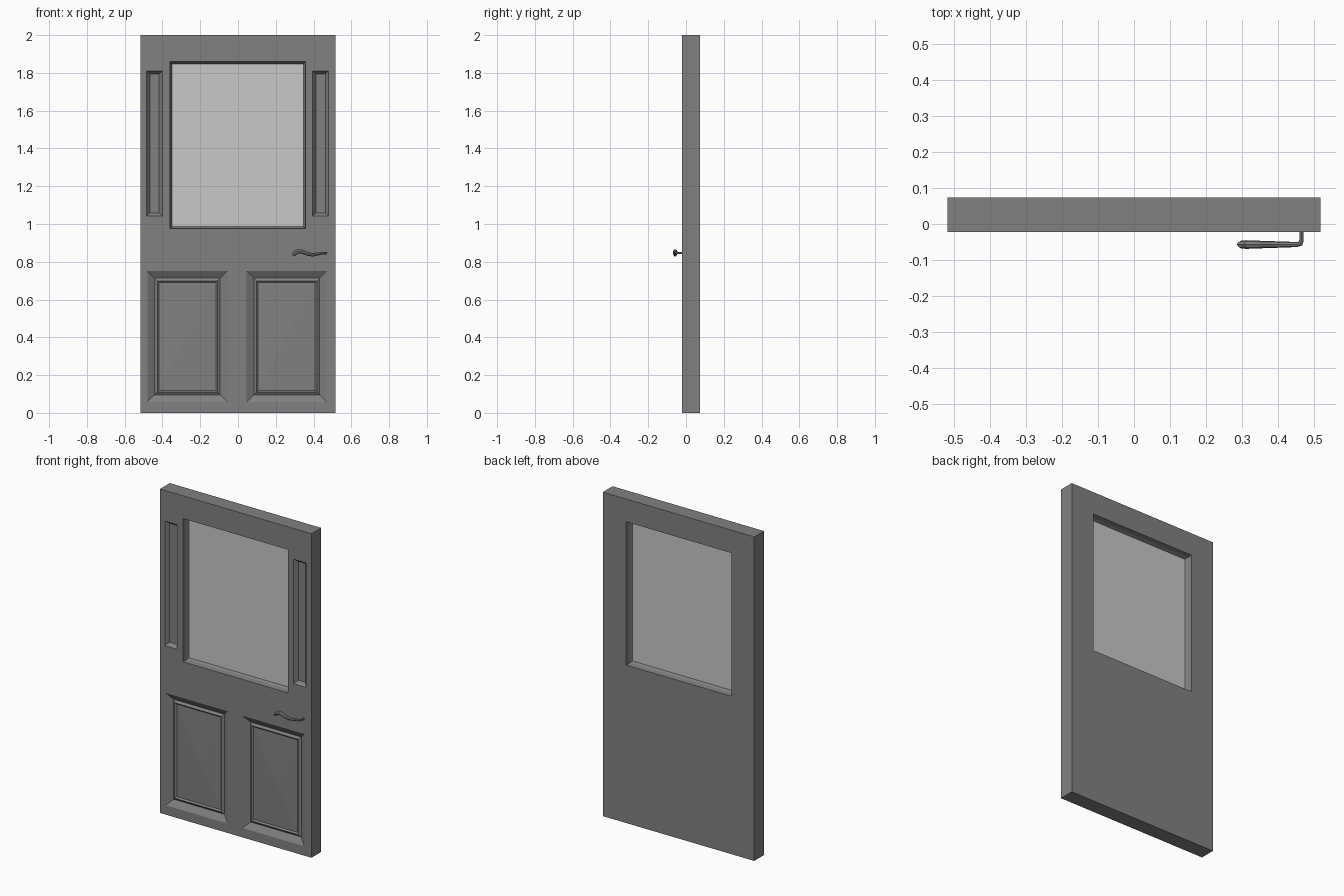
import bpy, bmesh
from mathutils import Vector

cube = bpy.data.objects.get("Cube")
if cube:
    bpy.data.objects.remove(cube, do_unlink=True)


def material(name, grey):
    m = bpy.data.materials.new(name)
    m.use_nodes = True
    col = (grey, grey, grey, 1)
    m.diffuse_color = col
    m.node_tree.nodes["Principled BSDF"].inputs["Base Color"].default_value = col
    return m


paint = material("grey paint", 0.22)
pane = material("pale glass", 0.58)

# Overall sizes; rectangles are (left, right, bottom, top)
HALF, HEIGHT, FRONT, BACK, GLASS_Y = 0.517, 2.0, -0.022, 0.073, 0.025
window = (-0.361, 0.357, 0.975, 1.859)
side_panels = [(-0.484, -0.40, 1.042, 1.81), (0.395, 0.479, 1.042, 1.81)]
low_panels = [(-0.479, -0.056, 0.058, 0.751), (0.046, 0.469, 0.058, 0.751)]
TOWARD_FRONT, TOWARD_BACK = Vector((0, -1, 0)), Vector((0, 1, 0))


def add_face(bm, points, facing):
    f = bm.faces.new([bm.verts.new(p) for p in points])
    f.normal_update()
    if f.normal.dot(facing) < 0:
        f.normal_flip()


def corners(rect, inset, y):
    l, r, b, t = rect
    return [Vector(p) for p in ((l + inset, y, b + inset), (r - inset, y, b + inset),
                                (r - inset, y, t - inset), (l + inset, y, t - inset))]


def moulding(bm, rect, profile, facing):
    """Nested frames following a profile of (inset, y) steps."""
    for (i0, y0), (i1, y1) in zip(profile, profile[1:]):
        a, b = corners(rect, i0, y0), corners(rect, i1, y1)
        for k in range(4):
            n = (k + 1) % 4
            add_face(bm, (a[k], a[n], b[n], b[k]), facing)


def sheet(bm, y, holes, facing):
    """Flat door face with rectangular openings."""
    xs = sorted({-HALF, HALF, *(v for h in holes for v in h[:2])})
    zs = sorted({0.0, HEIGHT, *(v for h in holes for v in h[2:])})
    for x0, x1 in zip(xs, xs[1:]):
        for z0, z1 in zip(zs, zs[1:]):
            cx, cz = (x0 + x1) / 2, (z0 + z1) / 2
            if not any(l < cx < r and b < cz < t for l, r, b, t in holes):
                add_face(bm, corners((x0, x1, z0, z1), 0, y), facing)


def finish(bm, name, mat):
    bmesh.ops.remove_doubles(bm, verts=bm.verts, dist=0.0001)
    me = bpy.data.meshes.new(name)
    bm.to_mesh(me)
    bm.free()
    me.materials.append(mat)
    ob = bpy.data.objects.new(name, me)
    bpy.context.collection.objects.link(ob)
    return ob


# Door slab: pierced front and back plus the four edges
bm = bmesh.new()
sheet(bm, FRONT, [window, *side_panels, *low_panels], TOWARD_FRONT)
sheet(bm, BACK, [window], TOWARD_BACK)
rim = (-HALF, HALF, 0, HEIGHT)
front, back = corners(rim, 0, FRONT), corners(rim, 0, BACK)
middle = Vector((0, GLASS_Y, HEIGHT / 2))
for k in range(4):
    n = (k + 1) % 4
    quad = (front[k], front[n], back[n], back[k])
    add_face(bm, quad, sum(quad, Vector()) / 4 - middle)

# Window reveals on both sides
moulding(bm, window, [(0, FRONT), (0.003, 0.008), (0.012, GLASS_Y)], TOWARD_FRONT)
moulding(bm, window, [(0, BACK), (0.003, 0.044), (0.012, GLASS_Y)], TOWARD_BACK)

# Narrow sunk panels beside the window
for rect in side_panels:
    moulding(bm, rect, [(0, FRONT), (0.017, 0.0)], TOWARD_FRONT)
    add_face(bm, corners(rect, 0.017, 0.0), TOWARD_FRONT)

# Lower panels: sunk bevel, raised bead and a shallow pyramid field
for rect in low_panels:
    moulding(bm, rect, [(0, FRONT), (0.038, 0.002), (0.052, -0.008), (0.061, 0.0)],
             TOWARD_FRONT)
    field = corners(rect, 0.061, 0.0)
    peak = sum(field, Vector()) / 4 + Vector((0, -0.008, 0))
    for k in range(4):
        add_face(bm, (field[k], field[(k + 1) % 4], peak), TOWARD_FRONT)
finish(bm, "door_slab", paint)

# Glass pane, seen from both sides
bm = bmesh.new()
for y, facing in ((GLASS_Y - 0.002, TOWARD_FRONT), (GLASS_Y + 0.002, TOWARD_BACK)):
    add_face(bm, corners(window, 0.009, y), facing)
finish(bm, "window_glass", pane)

# Lever handle: a tapered wavy tube turning back into the door; (x, y, z, radius)
path = [(0.291, -0.057, 0.832, 0.006), (0.298, -0.057, 0.842, 0.011),
        (0.312, -0.057, 0.854, 0.012), (0.335, -0.057, 0.855, 0.011),
        (0.365, -0.057, 0.843, 0.010), (0.395, -0.057, 0.837, 0.009),
        (0.425, -0.057, 0.842, 0.008), (0.452, -0.057, 0.846, 0.007),
        (0.462, -0.054, 0.846, 0.007), (0.465, -0.045, 0.846, 0.006),
        (0.465, -0.018, 0.846, 0.006)]
curve = bpy.data.curves.new("door_handle", 'CURVE')
curve.dimensions = '3D'
curve.bevel_depth = 1.0
curve.bevel_resolution = 2
curve.use_fill_caps = True
spline = curve.splines.new('POLY')
spline.points.add(len(path) - 1)
for point, (x, y, z, r) in zip(spline.points, path):
    point.co = (x, y, z, 1)
    point.radius = r
curve.materials.append(paint)
handle = bpy.data.objects.new("door_handle", curve)
bpy.context.collection.objects.link(handle)
bpy.ops.object.select_all(action='DESELECT')
handle.select_set(True)
bpy.context.view_layer.objects.active = handle
bpy.ops.object.convert(target='MESH')
bpy.ops.object.shade_smooth_by_angle()
